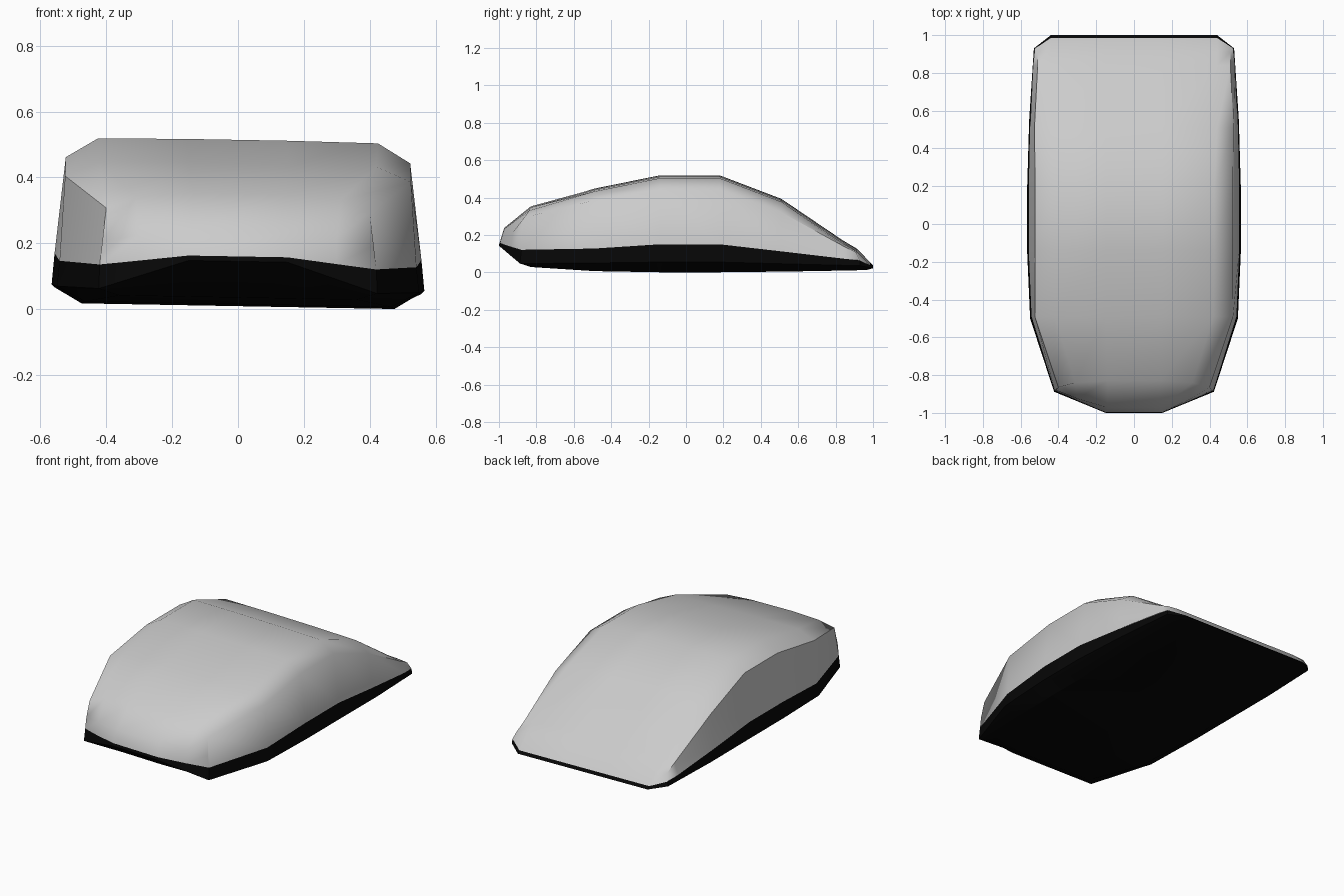
import bpy, bmesh

if "Cube" in bpy.data.objects:
    bpy.data.objects.remove(bpy.data.objects["Cube"])

TILT = 0.018  # the whole body leans slightly: left side a little higher


def lean(p):
    return (p[0], p[1], p[2] - TILT * p[0])


def mirror_row(half):
    """Half row from the right edge to the middle -> full row, left to right."""
    left = [(-x, y, z) for x, y, z in half]
    return [lean(p) for p in left + half[::-1]]


def finish(name, bm):
    bmesh.ops.remove_doubles(bm, verts=bm.verts, dist=0.0005)
    bmesh.ops.recalc_face_normals(bm, faces=bm.faces)
    mesh = bpy.data.meshes.new(name)
    bm.to_mesh(mesh)
    bm.free()
    ob = bpy.data.objects.new(name, mesh)
    bpy.context.collection.objects.link(ob)
    return ob


# Upper shell: cross-sections lofted from nose to tail
front_corner, back_corner = (.42, -.88, .128), (.525, .93, .073)
rows = [
    [front_corner, front_corner, (.30, -.935, .142), (.15, -.995, .16)],
    [front_corner, (.412, -.88, .20), (.30, -.925, .22), (.14, -.972, .235)],
    [front_corner, (.40, -.865, .30), (.31, -.84, .335), (.14, -.83, .35)],
]
sections = [  # y, seam x z, shoulder x z, top x z
    (-.49, .542, .137, .525, .395, .42, .44),
    (-.14, .557, .160, .523, .452, .425, .511),
    (.18, .557, .160, .523, .452, .425, .511),
    (.51, .550, .122, .527, .330, .44, .385),
    (.84, .535, .083, .510, .150, .44, .162),
]
for y, xb, zb, xe, ze, xt, zt in sections:
    rows.append([(xb, y, zb), (xe, y, ze), (xt, y, zt), (.15, y, zt + .003)])
rows.append([back_corner, (.51, .91, .115), (.44, .915, .118), (.15, .915, .118)])
rows.append([back_corner, back_corner, (.44, .985, .045), (.15, .985, .045)])

bm = bmesh.new()
grid = [[bm.verts.new(p) for p in mirror_row(r)] for r in rows]
for a, b in zip(grid, grid[1:]):
    for i in range(len(a) - 1):
        bm.faces.new((a[i], a[i + 1], b[i + 1], b[i])).smooth = True
# crisp crease around the flat left side panel
for a, b in zip(grid[2:-1], grid[3:-1]):
    bm.edges.get((a[1], b[1])).smooth = False
for row in (grid[2], grid[-2]):
    bm.edges.get((row[0], row[1])).smooth = False
# crisp rear part of the right shoulder
for a, b in zip(grid[6:-1], grid[7:-1]):
    bm.edges.get((a[-2], b[-2])).smooth = False
finish("upper_shell", bm)

# Base: three outline rings (seam, widest, underside) with a closed bottom
seam = [(.15, -.995, .16), front_corner, (.542, -.49, .137), (.557, -.14, .16),
        (.557, .18, .16), (.55, .51, .122), back_corner, (.44, .985, .045)]
widest = [(.15, -1, .145), (.423, -.888, .055), (.55, -.5, .06), (.566, -.14, .065),
          (.566, .18, .065), (.555, .55, .055), (.53, .93, .045), (.44, 1, .03)]
under = [(.13, -.93, .085), (.36, -.83, .035), (.465, -.49, .015), (.475, -.14, .009),
         (.475, .18, .009), (.47, .55, .013), (.46, .9, .019), (.42, .97, .021)]
bm = bmesh.new()
rings = []
for half in (seam, widest, under):
    loop = [lean(p) for p in half] + [lean((-x, y, z)) for x, y, z in half[::-1]]
    rings.append([bm.verts.new(p) for p in loop])
for a, b in zip(rings, rings[1:]):
    for i in range(len(a)):
        j = (i + 1) % len(a)
        bm.faces.new((a[i], a[j], b[j], b[i]))
n = len(under)
for i in range(n - 1):
    c = rings[2]
    bm.faces.new((c[i], c[i + 1], c[2 * n - 2 - i], c[2 * n - 1 - i]))
base = finish("base", bm)

black = bpy.data.materials.new("black_plastic")
black.diffuse_color = (.002, .002, .002, 1)
black.use_nodes = True
black.node_tree.nodes["Principled BSDF"].inputs["Base Color"].default_value = black.diffuse_color
base.data.materials.append(black)
bpy.ops.object.select_all(action='DESELECT')
base.select_set(True)
bpy.context.view_layer.objects.active = base
bpy.ops.object.shade_smooth_by_angle()
